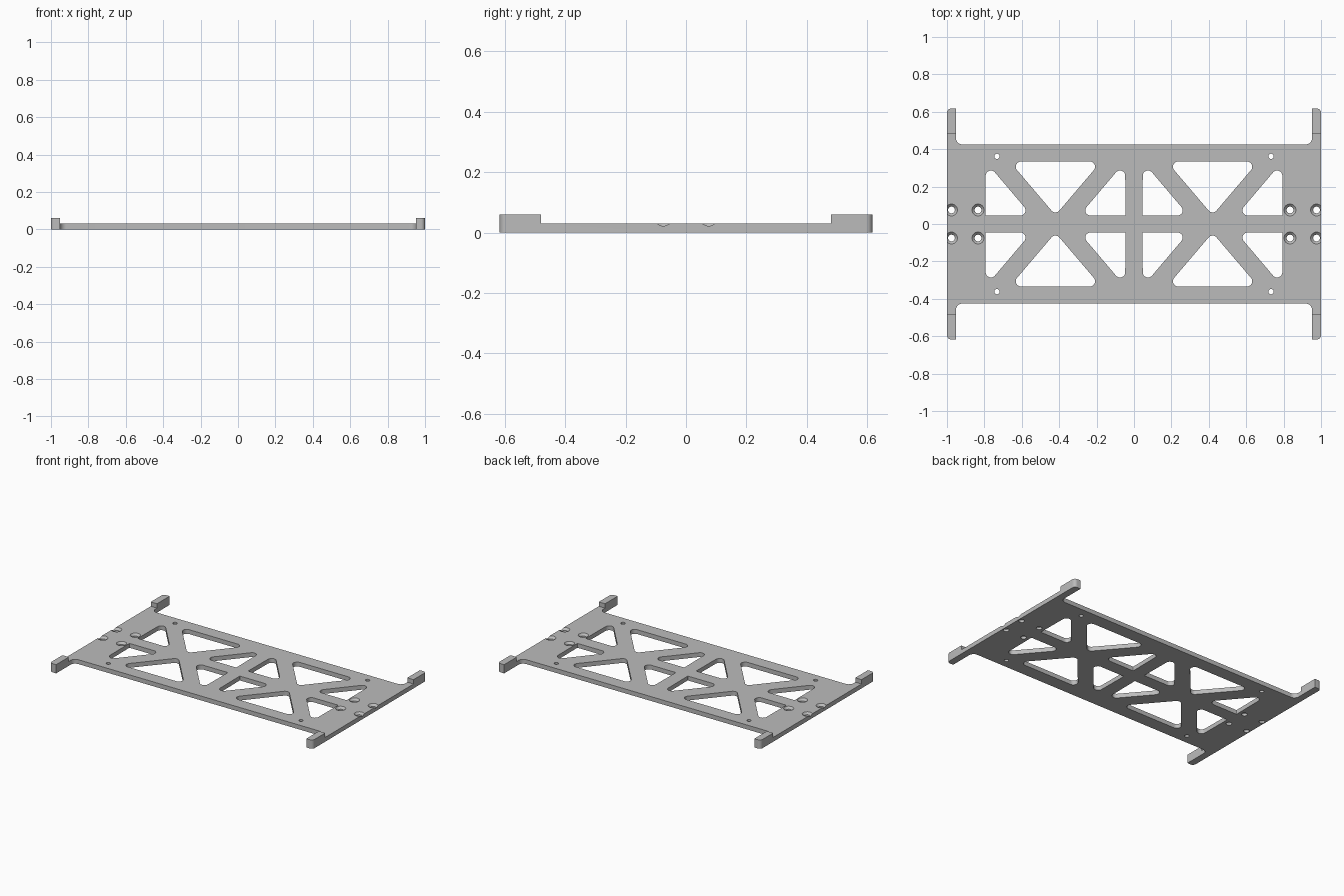
import bpy
import bmesh
from math import sin, cos, pi, radians

cube = bpy.data.objects.get("Cube")
if cube:
    bpy.data.objects.remove(cube, do_unlink=True)

PLATE_TOP, TAB_TOP = 0.03, 0.06
HALF_X, HALF_Y, PLATE_Y = 1.0, 0.617, 0.425
TAB_X, TAB_Y = 0.952, 0.48          # inner faces of the corner tabs
FILLET, CORNER = 0.035, 0.022
BAY = 0.42                          # centre of each half's truss bay
SIGNS = [(sx, sy) for sx in (1, -1) for sy in (1, -1)]

grey = bpy.data.materials.new("plain grey")
grey.use_nodes = True
colour = (0.5, 0.5, 0.5, 1)
grey.diffuse_color = colour
grey.node_tree.nodes["Principled BSDF"].inputs["Base Color"].default_value = colour


def arc(cx, cy, r, start, end, n=8):
    return [(cx + r * cos(start + (end - start) * i / n),
             cy + r * sin(start + (end - start) * i / n)) for i in range(n + 1)]


def add_prism(bm, points, z0, z1):
    """Extrude a closed outline from z0 to z1."""
    face = bm.faces.new([bm.verts.new((x, y, z0)) for x, y in points])
    grown = bmesh.ops.extrude_face_region(bm, geom=[face])["geom"]
    for v in grown:
        if isinstance(v, bmesh.types.BMVert):
            v.co.z = z1


def add_rounded(bm, discs):
    """Prism around the convex hull of discs given as (x, y, radius)."""
    loose = []
    for z in (-0.05, 0.1):
        for x, y, r in discs:
            loose += [bm.verts.new((px, py, z)) for px, py in arc(x, y, r, 0, 2 * pi, 32)[:-1]]
    hull = bmesh.ops.convex_hull(bm, input=loose)
    spare = {v for v in hull["geom_interior"] + hull["geom_unused"]
             if isinstance(v, bmesh.types.BMVert)}
    bmesh.ops.delete(bm, geom=list(spare), context='VERTS')


def add_lathe(bm, x, y, profile, n=32):
    """Closed round cutter from (radius, z) pairs."""
    rings = [[bm.verts.new((px, py, z)) for px, py in arc(x, y, r, 0, 2 * pi, n)[:-1]]
             for r, z in profile]
    bm.faces.new(rings[0])
    bm.faces.new(rings[-1])
    for a, b in zip(rings, rings[1:]):
        for i in range(n):
            j = (i + 1) % n
            bm.faces.new((a[i], a[j], b[j], b[i]))


def make_object(name, bm):
    bmesh.ops.recalc_face_normals(bm, faces=bm.faces)
    mesh = bpy.data.meshes.new(name)
    bm.to_mesh(mesh)
    bm.free()
    mesh.materials.append(grey)
    obj = bpy.data.objects.new(name, mesh)
    bpy.context.collection.objects.link(obj)
    return obj


# Frame outline: one quarter, mirrored round the centre
quarter = (arc(TAB_X - FILLET, PLATE_Y + FILLET, FILLET, -pi / 2, 0)
           + [(TAB_X, HALF_Y)]
           + arc(HALF_X - CORNER, HALF_Y - CORNER, CORNER, pi / 2, 0))
half = quarter + [(x, -y) for x, y in reversed(quarter)]
outline = half + [(-x, y) for x, y in reversed(half)]
bm = bmesh.new()
add_prism(bm, outline, 0, TAB_TOP)
frame = make_object("mounting_frame", bm)

# Lower the deck between the raised tabs
bm = bmesh.new()
add_prism(bm, [(-1.2, -TAB_Y), (1.2, -TAB_Y), (1.2, TAB_Y), (-1.2, TAB_Y)], PLATE_TOP, 0.2)
deck_cutter = make_object("deck_cutter", bm)

# Truss windows, small holes and countersunk holes
R = 0.028
wide_window = [(-0.184, 0.306, R), (0.184, 0.306, R), (0, 0.09, R)]
side_window = [(0.345, 0.258, R), (0.188, 0.073, R), (0.371, 0.049, 0.004)]
bm = bmesh.new()
for sx, sy in SIGNS:
    windows = [wide_window, side_window, [(-x, y, r) for x, y, r in side_window]]
    for window in windows:
        add_rounded(bm, [(sx * (BAY + x), sy * y, r) for x, y, r in window])
    add_lathe(bm, sx * 0.733, sy * 0.362, [(0.014, -0.05), (0.014, 0.1)], 20)
    for x in (0.834, 0.976):
        add_lathe(bm, sx * x, sy * 0.075,
                  [(0.018, -0.05), (0.018, 0.016), (0.032, PLATE_TOP), (0.032, 0.1)])
opening_cutter = make_object("opening_cutter", bm)

# Cut, then drop the cutters
bpy.context.view_layer.objects.active = frame
for cutter in (deck_cutter, opening_cutter):
    cutter.hide_render = True
    mod = frame.modifiers.new(cutter.name, 'BOOLEAN')
    mod.operation = 'DIFFERENCE'
    mod.solver = 'EXACT'
    mod.object = cutter
    bpy.ops.object.modifier_apply(modifier=mod.name)
    bpy.data.objects.remove(cutter, do_unlink=True)

bpy.ops.object.select_all(action='DESELECT')
frame.select_set(True)
bpy.ops.object.shade_smooth_by_angle(angle=radians(30))
